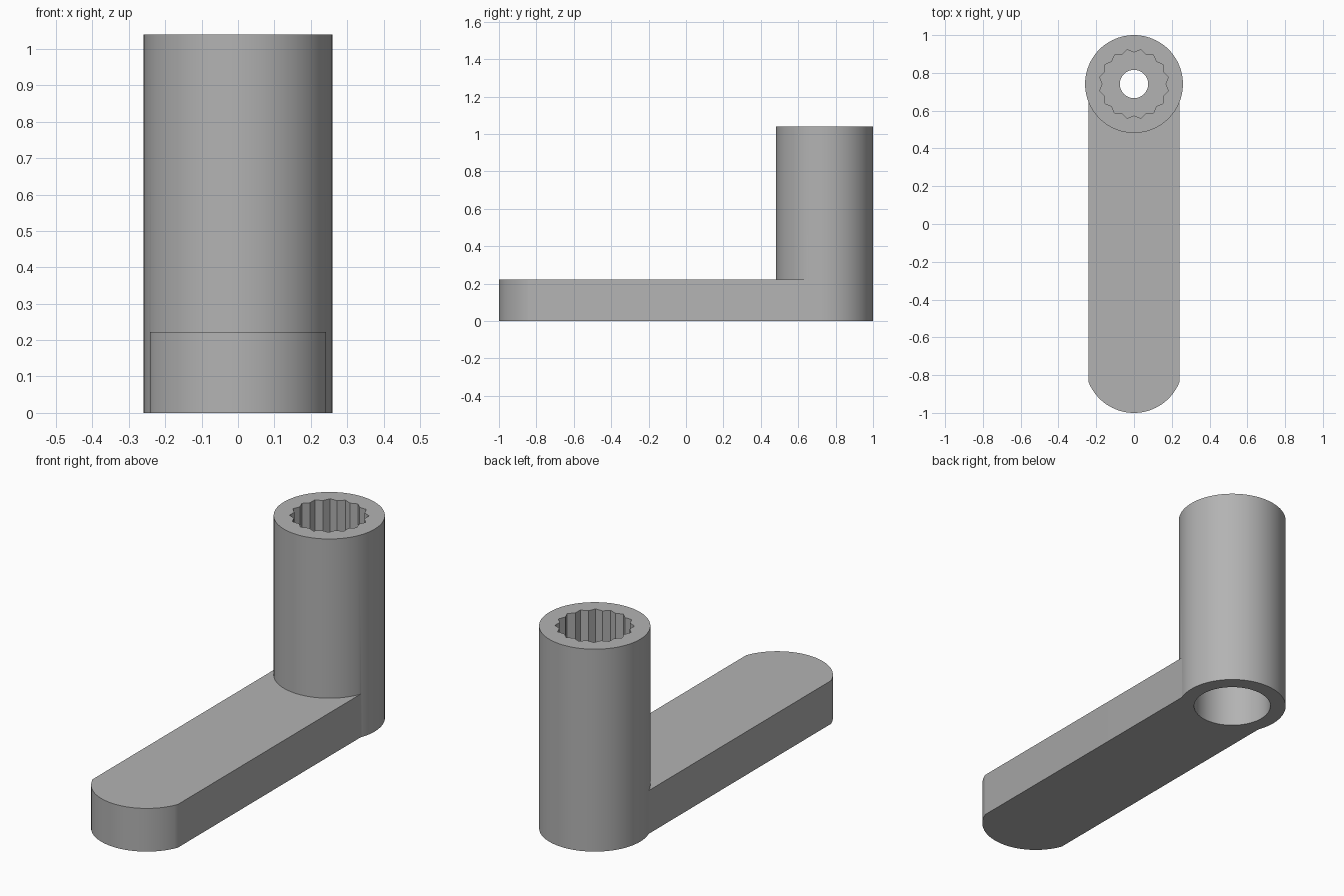
import bpy, bmesh, math

if "Cube" in bpy.data.objects:
    bpy.data.objects.remove(bpy.data.objects["Cube"], do_unlink=True)

R = 0.259            # socket outer radius
CY = 1 - R           # socket axis position in y
HEIGHT = 1.04
ARM_HALF, ARM_TOP = 0.242, 0.222

grey = bpy.data.materials.new("plain grey")
grey.use_nodes = True
colour = (0.45, 0.45, 0.45, 1)
grey.diffuse_color = colour
grey.node_tree.nodes["Principled BSDF"].inputs["Base Color"].default_value = colour


def prism(name, outline, z0, z1):
    """Extrude a counter-clockwise outline from z0 to z1."""
    bm = bmesh.new()
    base = bm.faces.new([bm.verts.new((x, y, z0)) for x, y in outline])
    top = bmesh.ops.extrude_face_region(bm, geom=[base])["geom"]
    verts = [g for g in top if isinstance(g, bmesh.types.BMVert)]
    bmesh.ops.translate(bm, verts=verts, vec=(0, 0, z1 - z0))
    bmesh.ops.recalc_face_normals(bm, faces=bm.faces)
    mesh = bpy.data.meshes.new(name)
    bm.to_mesh(mesh)
    bm.free()
    mesh.materials.append(grey)
    obj = bpy.data.objects.new(name, mesh)
    bpy.context.collection.objects.link(obj)
    return obj


def ring(radii, count):
    """Points around the socket axis, cycling through the given radii."""
    turn = math.tau / count
    return [(radii[i % len(radii)] * math.cos(i * turn),
             CY + radii[i % len(radii)] * math.sin(i * turn)) for i in range(count)]


def combine(target, tool, operation):
    mod = target.modifiers.new(operation.lower(), "BOOLEAN")
    mod.operation, mod.solver, mod.object = operation, "EXACT", tool
    bpy.context.view_layer.objects.active = target
    bpy.ops.object.modifier_apply(modifier=mod.name)
    bpy.data.objects.remove(tool, do_unlink=True)


# Upright socket
wrench = prism("socket_wrench", ring([R], 96), 0, HEIGHT)

# Flat handle arm with a shallow rounded end
half_angle = math.asin(ARM_HALF / R)
steps = 32
arc = [-half_angle + 2 * half_angle * i / steps for i in range(steps + 1)]
outline = [(R * math.sin(a), -CY - R * math.cos(a)) for a in arc]
outline += [(ARM_HALF, CY), (-ARM_HALF, CY)]
combine(wrench, prism("arm", outline, 0, ARM_TOP), "UNION")

# Fluted socket, narrow through hole and plain lower bore
combine(wrench, prism("fluted_bore", ring([0.167, 0.185], 32), 0.6, HEIGHT + 0.1), "DIFFERENCE")
combine(wrench, prism("lower_bore", ring([0.185], 64), -0.1, 0.48), "DIFFERENCE")
combine(wrench, prism("through_hole", ring([0.075], 48), 0.4, 0.7), "DIFFERENCE")

bpy.ops.object.select_all(action="DESELECT")
wrench.select_set(True)
bpy.context.view_layer.objects.active = wrench
bpy.ops.object.shade_smooth_by_angle(angle=math.radians(25))
